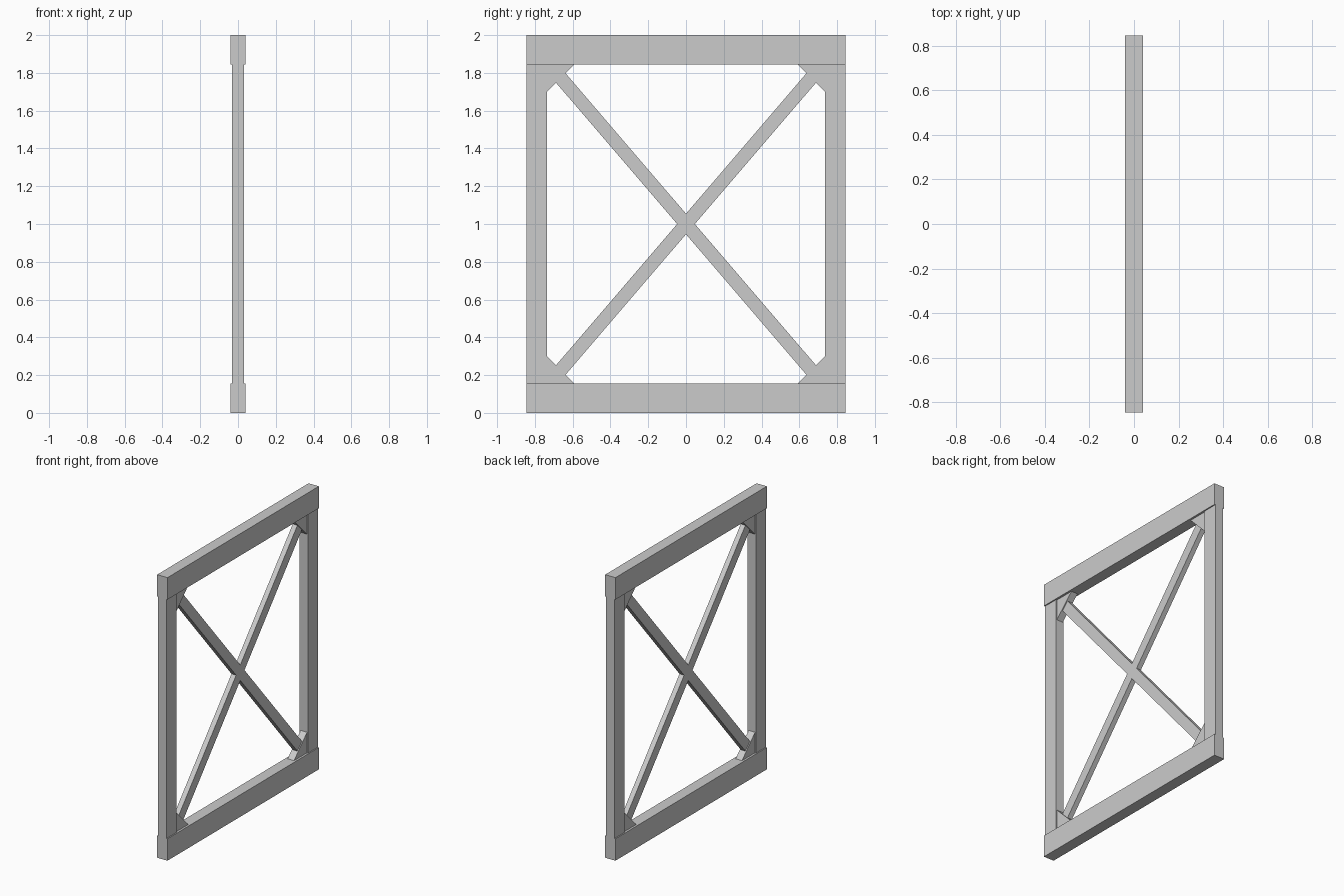
import bpy
import bmesh
from math import atan2, hypot

cube = bpy.data.objects.get("Cube")
if cube:
    bpy.data.objects.remove(cube, do_unlink=True)

grey = bpy.data.materials.new("light_grey")
grey.use_nodes = True
colour = (0.6, 0.6, 0.6, 1)
grey.diffuse_color = colour
grey.node_tree.nodes["Principled BSDF"].inputs["Base Color"].default_value = colour

HALF_Y, HEIGHT = 0.845, 2.0
RAIL_H, POST_W, GUSSET = 0.155, 0.11, 0.145
INNER_Y = HALF_Y - POST_W
MID_Z = HEIGHT / 2
INNER_Z = MID_Z - RAIL_H


def plate(name, outline, thickness):
    """Extrude a (y, z) outline symmetrically along x."""
    bm = bmesh.new()
    face = bm.faces.new([bm.verts.new((-thickness / 2, y, z)) for y, z in outline])
    moved = bmesh.ops.extrude_face_region(bm, geom=[face])["geom"]
    bmesh.ops.translate(bm, vec=(thickness, 0, 0),
                        verts=[v for v in moved if isinstance(v, bmesh.types.BMVert)])
    bmesh.ops.recalc_face_normals(bm, faces=bm.faces)
    mesh = bpy.data.meshes.new(name)
    bm.to_mesh(mesh)
    bm.free()
    mesh.materials.append(grey)
    obj = bpy.data.objects.new(name, mesh)
    bpy.context.collection.objects.link(obj)
    return obj


def bar(name, y, z, width, height, thickness):
    w, h = width / 2, height / 2
    obj = plate(name, [(-w, -h), (w, -h), (w, h), (-w, h)], thickness)
    obj.location = (0, y, z)
    return obj


# Horizontal rails
for name, z in (("bottom_rail", RAIL_H / 2), ("top_rail", HEIGHT - RAIL_H / 2)):
    bar(name, 0, z, 2 * HALF_Y, RAIL_H, 0.08)

# Upright posts and diagonal braces
brace_y, brace_z = INNER_Y - GUSSET / 2, INNER_Z - GUSSET / 2
for side, s in (("front", -1), ("back", 1)):
    bar(side + "_post", s * (INNER_Y + POST_W / 2), MID_Z, POST_W, 2 * INNER_Z, 0.064)
    brace = bar(side + "_brace", 0, MID_Z, 2 * hypot(brace_y, brace_z) + 0.01, 0.071, 0.036)
    brace.rotation_euler.x = s * atan2(brace_z, brace_y)

    # Triangular corner gussets
    for level, t in (("lower", -1), ("upper", 1)):
        y, z = s * INNER_Y, MID_Z + t * INNER_Z
        plate(f"{side}_{level}_gusset",
              [(y, z), (y - s * GUSSET, z), (y, z - t * GUSSET)], 0.05)
